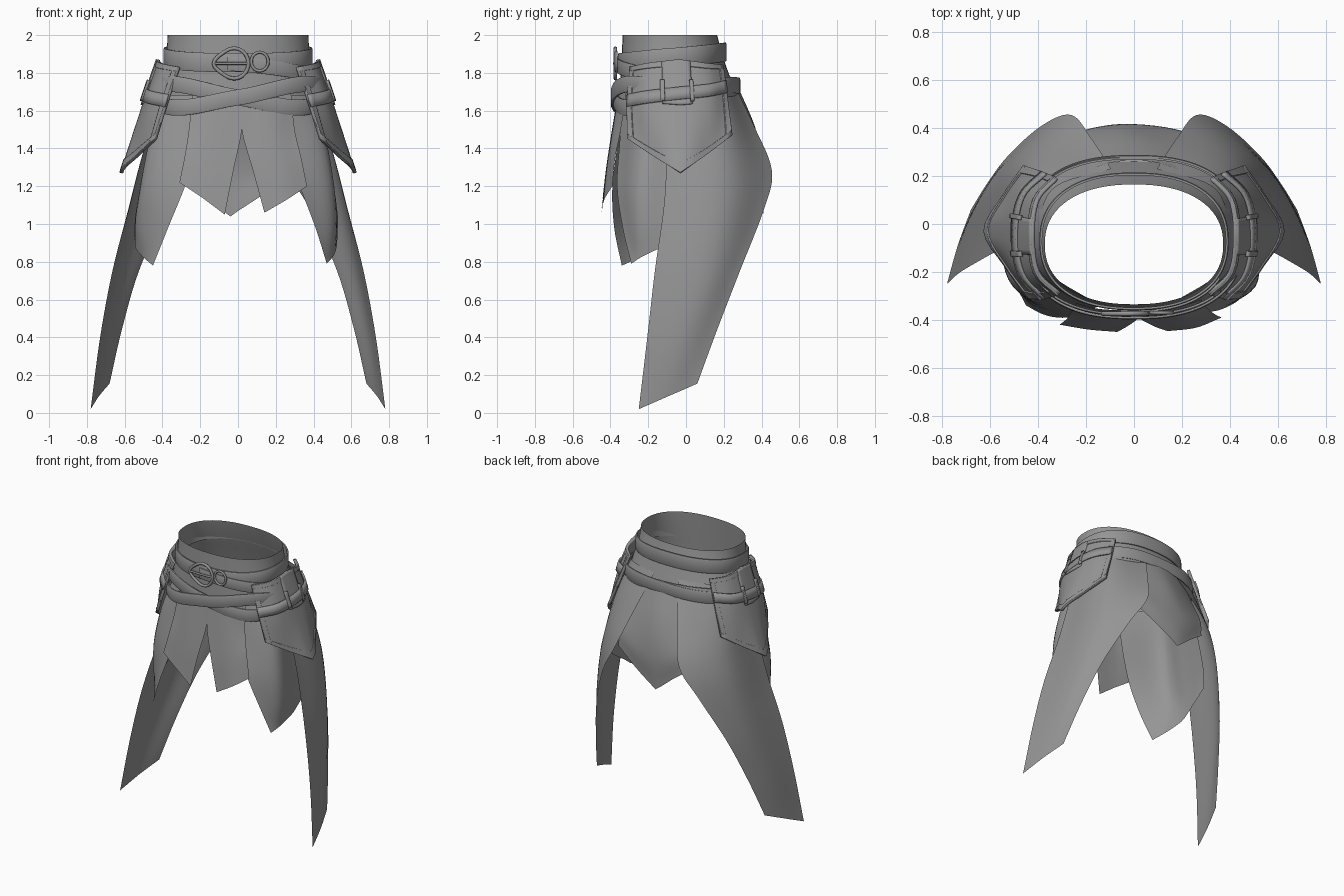
import bpy, math
from mathutils import Vector

if "Cube" in bpy.data.objects:
    bpy.data.objects.remove(bpy.data.objects["Cube"])

grey = bpy.data.materials.new("grey_leather")
grey.diffuse_color = (0.30, 0.30, 0.30, 1)
grey.use_nodes = True
grey.node_tree.nodes["Principled BSDF"].inputs["Base Color"].default_value = grey.diffuse_color


def make(name, verts, faces, thick=0.0):
    me = bpy.data.meshes.new(name)
    me.from_pydata(verts, [], faces)
    me.materials.append(grey)
    ob = bpy.data.objects.new(name, me)
    bpy.context.collection.objects.link(ob)
    if thick:
        m = ob.modifiers.new("thickness", 'SOLIDIFY')
        m.thickness, m.offset = thick, 0
    bpy.ops.object.select_all(action='DESELECT')
    ob.select_set(True)
    bpy.context.view_layer.objects.active = ob
    bpy.ops.object.shade_smooth_by_angle(angle=math.radians(35))
    return ob


def spline(pts, t):
    """Catmull-Rom point at t in 0..1."""
    n = len(pts) - 1
    i = min(int(t * n), n - 1)
    f = t * n - i
    b, c = pts[i], pts[i + 1]
    a = pts[i - 1] if i else b * 2 - c
    d = pts[i + 2] if i + 2 <= n else c * 2 - b
    return 0.5 * (2 * b + (c - a) * f + (2 * a - 5 * b + 4 * c - d) * f * f
                  + (3 * b - a - 3 * c + d) * f ** 3)


def panel(name, rails, u=(0, 1), v=(0, 1), nu=16, nv=20, off=0.0, thick=0.0, side=1):
    """Sheet through vertical rails: curved in plan, straight-cut at the hem."""
    rails = [[Vector((x * side, y, z)) for x, y, z in r] for r in rails]
    verts = []
    for j in range(nv + 1):
        row = [spline(r, v[0] + (v[1] - v[0]) * j / nv) for r in rails]
        for i in range(nu + 1):
            t = u[0] + (u[1] - u[0]) * i / nu
            p = spline(row, t)
            k = min(int(t * (len(row) - 1)), len(row) - 2)
            p.z = row[k].z + (row[k + 1].z - row[k].z) * (t * (len(row) - 1) - k)
            if off:
                p += Vector((p.x, p.y + 0.05, 0)).normalized() * off
            verts.append(p)
    w = nu + 1
    faces = [(j * w + i, j * w + i + 1, j * w + w + i + 1, j * w + w + i)
             for j in range(nv) for i in range(nu)]
    if side > 0:
        faces = [f[::-1] for f in faces]
    return make(name, verts, faces, thick)


def oval(phi, rx, yf, yb, e):
    """Rounded oval around the waist; phi = 0 faces the front."""
    s, c = math.sin(phi), math.cos(phi)
    return (rx * math.copysign(abs(s) ** e, s),
            (yf + yb) / 2 - (yb - yf) / 2 * math.copysign(abs(c) ** e, c))


def belt(name, rx, yf, yb, zf, h, t, start=0, end=360, e=0.82, n=96):
    """Strap with softened edges following the oval."""
    prof = [(-t, -h / 2), (-t * .3, -h / 2), (0, -h / 2 + .008),
            (0, h / 2 - .008), (-t * .3, h / 2), (-t, h / 2)]
    closed = end - start == 360
    count = n if closed else n + 1
    verts = []
    for i in range(count):
        phi = math.radians(start + (end - start) * i / n)
        for o, dz in prof:
            x, y = oval(phi, rx + o, yf - o, yb + o, e)
            verts.append((x, y, zf(phi) + dz))
    k = len(prof)
    faces = [(i * k + j, (i + 1) % count * k + j, (i + 1) % count * k + (j + 1) % k, i * k + (j + 1) % k)
             for i in range(n) for j in range(k)]
    if not closed:
        faces += [tuple(range(k))[::-1], tuple(range(n * k, n * k + k))]
    return make(name, verts, faces)


def tube(name, pts, r, closed=True):
    cu = bpy.data.curves.new(name, 'CURVE')
    cu.dimensions, cu.bevel_depth, cu.bevel_resolution = '3D', r, 2
    s = cu.splines.new('NURBS' if not closed else 'POLY')
    s.points.add(len(pts) - 1)
    for q, p in zip(s.points, pts):
        q.co = (*p, 1)
    s.use_cyclic_u = closed
    s.use_endpoint_u = True
    cu.materials.append(grey)
    ob = bpy.data.objects.new(name, cu)
    bpy.context.collection.objects.link(ob)


# Waistband and yoke
rows = [(2.0, .372, -.335, .165), (1.9, .378, -.34, .19), (1.8, .405, -.345, .225), (1.68, .435, -.35, .262)]
N = 72
verts = [(*oval(2 * math.pi * i / N, rx, yf, yb, .88), z) for z, rx, yf, yb in rows for i in range(N)]
make("waistband", verts, [(j * N + i, (j + 1) * N + i, (j + 1) * N + (i + 1) % N, j * N + (i + 1) % N)
                          for j in range(3) for i in range(N)])

# Upper belt with loose end
belt("upper_belt", .395, -.36, .215, lambda a: 1.882 - .028 * math.cos(a), .1, .012, e=.86)
belt("upper_belt_end", .403, -.37, .22, lambda a: 1.845 - .045 * a, .075, .01, -6, 62, n=24, e=.86)

# Crossed hip belts, passing under the side plates and meeting at the back
def cross(sign):
    return lambda a: 1.70 - .03 * math.cos(a) + sign * math.sin(2 * a) * (.062 if math.cos(a) > 0 else -.01)

belt("hip_belt_outer", .462, -.398, .288, cross(1), .085, .012, e=.82)
belt("hip_belt_inner", .457, -.385, .281, cross(-1), .085, .012, e=.82)

# Pointed buckle, keeper ring and prong
ring = []
for i in range(28):
    a = 2 * math.pi * i / 28
    stretch = 1 + .45 * max(0, -math.cos(a)) ** 4
    ring.append((-.02 + .075 * math.cos(a) * stretch, -.374, 1.85 + .08 * math.sin(a)))
tube("buckle", ring, .01)
tube("keeper_ring", [(.115 + .045 * math.cos(i * math.pi / 10), -.37, 1.86 + .05 * math.sin(i * math.pi / 10))
                     for i in range(20)], .008)
tube("buckle_prong", [(.05, -.376, 1.85), (-.03, -.384, 1.85), (-.12, -.376, 1.85)], .007, False)

# Front split panels
panel("front_panel_right", [
    [(.02, -.36, 1.7), (.02, -.39, 1.5), (.08, -.425, 1.28), (.14, -.447, 1.06)],
    [(.17, -.35, 1.7), (.18, -.385, 1.5), (.22, -.415, 1.3), (.26, -.432, 1.13)],
    [(.28, -.315, 1.7), (.30, -.345, 1.5), (.335, -.375, 1.35), (.365, -.39, 1.2)]])
panel("front_panel_left", [
    [(-.02, -.36, 1.7), (-.02, -.39, 1.5), (.025, -.425, 1.28), (.07, -.45, 1.05)],
    [(.14, -.355, 1.7), (.15, -.39, 1.5), (.17, -.42, 1.3), (.19, -.44, 1.14)],
    [(.24, -.33, 1.7), (.26, -.365, 1.5), (.28, -.395, 1.37), (.31, -.42, 1.22)]], side=-1)

# Hip panels, tucked under the front panels and the long side panels
panel("hip_panel_right", [
    [(.15, -.335, 1.7), (.22, -.35, 1.45), (.325, -.365, 1.2), (.41, -.335, .98), (.47, -.29, .79)],
    [(.36, -.2, 1.7), (.445, -.24, 1.45), (.495, -.26, 1.2), (.512, -.25, 1.0), (.505, -.225, .83)],
    [(.4, -.06, 1.7), (.455, -.07, 1.45), (.50, -.09, 1.2), (.52, -.1, 1.02), (.523, -.11, .88)],
    [(.37, .11, 1.7), (.44, .13, 1.45), (.49, .13, 1.26), (.515, .12, 1.15), (.53, .10, 1.03)]])
panel("hip_panel_left", [
    [(.14, -.34, 1.7), (.19, -.36, 1.45), (.28, -.39, 1.2), (.37, -.38, .98), (.45, -.34, .78)],
    [(.36, -.2, 1.7), (.445, -.245, 1.45), (.495, -.265, 1.2), (.518, -.24, 1.0), (.508, -.225, .83)],
    [(.4, -.06, 1.7), (.455, -.07, 1.45), (.51, -.09, 1.2), (.545, -.1, 1.02), (.545, -.12, .88)],
    [(.37, .11, 1.7), (.44, .13, 1.45), (.49, .13, 1.26), (.52, .12, 1.15), (.54, .10, 1.03)]], side=-1)

# Back panel
panel("back_panel", [
    [(.24, .2, 1.75), (.26, .31, 1.5), (.28, .36, 1.37), (.29, .37, 1.26)],
    [(.12, .25, 1.75), (.14, .345, 1.5), (.13, .40, 1.3), (.125, .40, 1.15)],
    [(0, .265, 1.75), (-.01, .37, 1.5), (-.03, .415, 1.27), (-.04, .41, 1.04)],
    [(-.12, .25, 1.75), (-.15, .345, 1.5), (-.16, .40, 1.3), (-.165, .395, 1.14)],
    [(-.24, .2, 1.75), (-.26, .31, 1.5), (-.29, .36, 1.35), (-.29, .37, 1.23)]])

# Long side panels
LONG = [
    [(.405, -.10, 1.79), (.465, -.10, 1.52), (.53, -.105, 1.28), (.583, -.12, 1.07),
     (.665, -.165, .75), (.73, -.205, .4), (.78, -.25, .02)],
    [(.345, .14, 1.79), (.435, .2, 1.52), (.495, .225, 1.28), (.55, .20, 1.07),
     (.625, .12, .75), (.69, .01, .42), (.735, -.09, .09)],
    [(.095, .23, 1.79), (.18, .36, 1.52), (.262, .455, 1.28), (.385, .41, 1.07),
     (.525, .285, .75), (.615, .165, .44), (.68, .06, .155)]]

# Side plates
PLATE = [
    [(.31, -.29, 1.83), (.375, -.305, 1.64), (.435, -.305, 1.45)],
    [(.40, -.2, 1.85), (.475, -.2, 1.62), (.53, -.17, 1.36)],
    [(.42, -.04, 1.87), (.51, -.03, 1.6), (.615, -.03, 1.27)],
    [(.40, .1, 1.85), (.475, .12, 1.62), (.54, .11, 1.37)],
    [(.32, .19, 1.84), (.385, .215, 1.65), (.45, .24, 1.47)]]

# Thin strap across each plate
STRAP = [
    [(.355, -.30, 1.685), (.375, -.305, 1.62)],
    [(.447, -.2, 1.705), (.468, -.2, 1.64)],
    [(.472, -.035, 1.725), (.492, -.033, 1.66)],
    [(.445, .11, 1.74), (.462, .115, 1.675)],
    [(.353, .2, 1.76), (.372, .21, 1.695)]]
for side, tag in ((1, "right"), (-1, "left")):
    panel("long_panel_" + tag, LONG, nv=36, side=side)
    panel("side_plate_" + tag, PLATE, nu=24, thick=.014, side=side)
    panel("plate_strap_" + tag, STRAP, nu=24, nv=2, off=.016, thick=.012, side=side)
    # Raised rims, hanging tab and belt keepers
    for part, u, v in (("front_rim", (0, .06), (0, 1)), ("back_rim", (.94, 1), (0, 1)),
                       ("hem_rim", (0, 1), (.93, 1)), ("top_rim", (0, 1), (0, .06))):
        panel("plate_" + part + "_" + tag, PLATE, u, v, off=.006, thick=.016, side=side)
    panel("plate_tab_" + tag, PLATE, (.37, .6), (0, .45), off=.009, thick=.014, nu=8, side=side)
    for i, u in enumerate(((.36, .39), (.58, .61))):
        panel("belt_keeper_%d_%s" % (i, tag), PLATE, u, (.2, .42), nu=4, nv=6, off=.022, thick=.016, side=side)
